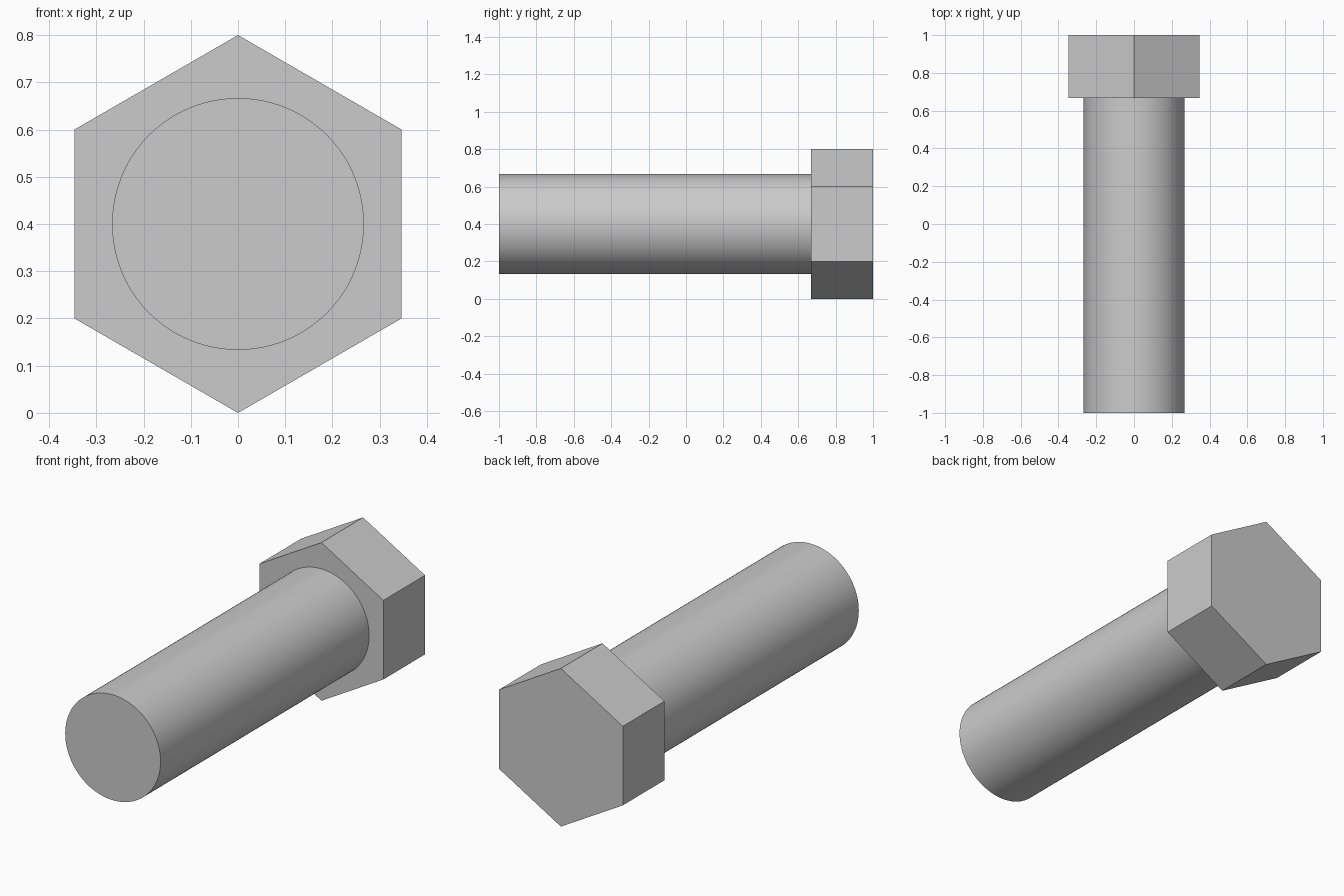
import bpy
from math import radians

if "Cube" in bpy.data.objects:
    bpy.data.objects.remove(bpy.data.objects["Cube"])

AXIS_Z = 0.4       # height of the bolt's axis
HEAD_Y = 0.667     # where the shank meets the head


def prism(name, sides, radius, y0, y1):
    """Solid of regular cross-section lying along y, one corner pointing up."""
    bpy.ops.mesh.primitive_cylinder_add(
        vertices=sides, radius=radius, depth=y1 - y0,
        location=(0, (y0 + y1) / 2, AXIS_Z), rotation=(radians(90), 0, 0))
    obj = bpy.context.object
    obj.name = name
    bpy.ops.object.transform_apply(location=False, rotation=True, scale=False)
    return obj


# Hexagonal head, flat faced
prism("hex_head", 6, 0.4, HEAD_Y, 1.0)

# Round shank, smooth side with sharp end rim
prism("shank", 96, 0.2667, -1.0, HEAD_Y)
bpy.ops.object.shade_smooth_by_angle(angle=radians(30))
